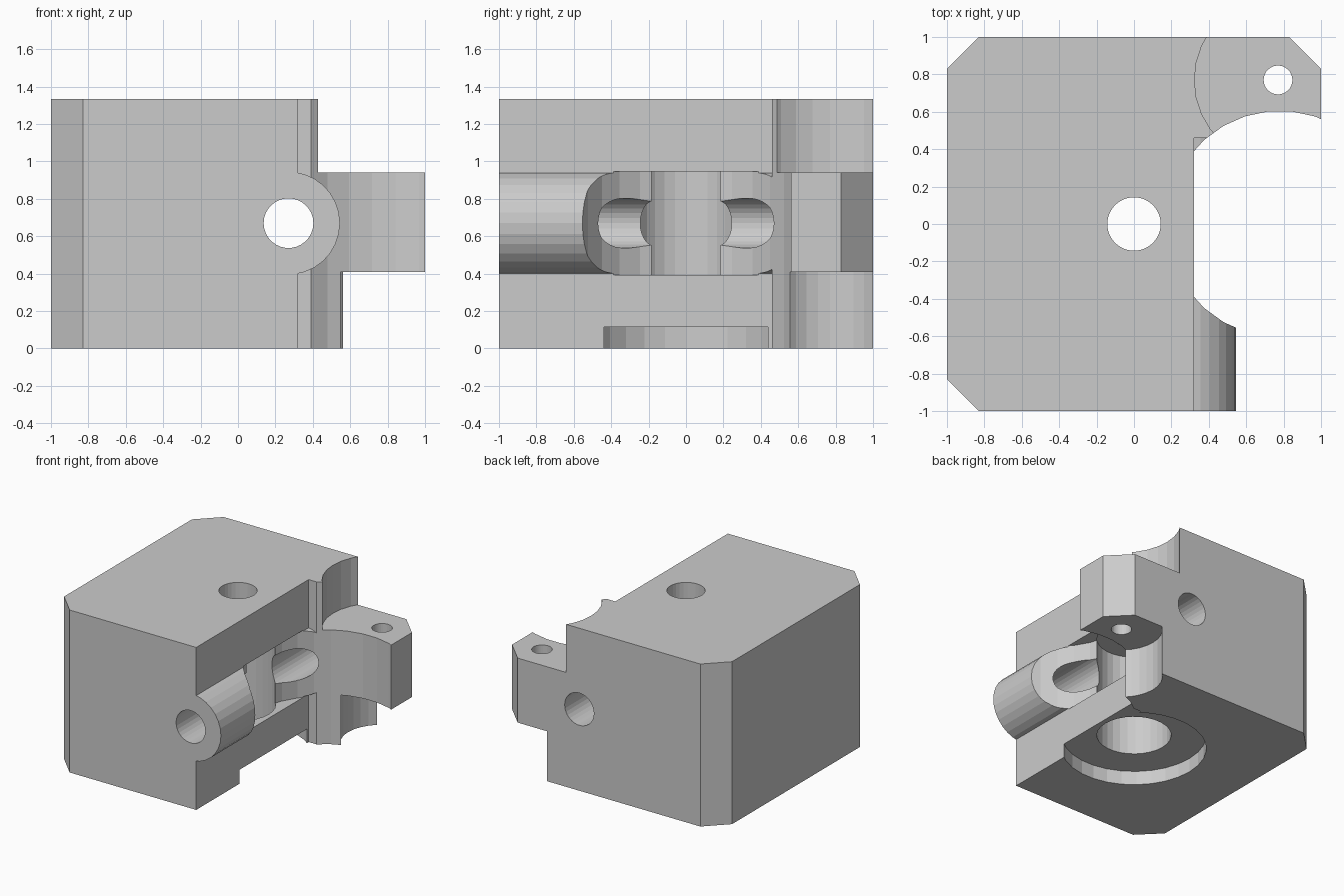
import bpy, bmesh, math
from mathutils import Matrix, Vector

if "Cube" in bpy.data.objects:
    bpy.data.objects.remove(bpy.data.objects["Cube"])

SIDES = 30
HEIGHT = 1.335

grey = bpy.data.materials.new("light grey plastic")
grey.diffuse_color = (0.6, 0.6, 0.6, 1)
grey.use_nodes = True
grey.node_tree.nodes["Principled BSDF"].inputs["Base Color"].default_value = grey.diffuse_color


def prism(name, points, z0, z1):
    """Extrude a counter-clockwise outline from z0 to z1."""
    bm = bmesh.new()
    base = bm.faces.new([bm.verts.new((x, y, z0)) for x, y in points])
    ext = bmesh.ops.extrude_face_region(bm, geom=[base])
    top = [v for v in ext["geom"] if isinstance(v, bmesh.types.BMVert)]
    bmesh.ops.translate(bm, verts=top, vec=Vector((0, 0, z1 - z0)))
    bmesh.ops.recalc_face_normals(bm, faces=bm.faces[:])
    mesh = bpy.data.meshes.new(name)
    bm.to_mesh(mesh)
    bm.free()
    mesh.materials.append(grey)
    obj = bpy.data.objects.new(name, mesh)
    bpy.context.collection.objects.link(obj)
    return obj


def rod(name, cx, cy, r, z0, z1):
    """Upright faceted cylinder."""
    step = 2 * math.pi / SIDES
    return prism(name, [(cx + r * math.cos(i * step), cy + r * math.sin(i * step))
                        for i in range(SIDES)], z0, z1)


def rod_y(name, cx, cz, r, y0, y1):
    """Faceted cylinder lying along y."""
    obj = rod(name, cx, cz, r, -y1, -y0)
    obj.data.transform(Matrix.Rotation(math.pi / 2, 4, 'X'))
    return obj


def combine(target, other, operation):
    mod = target.modifiers.new(operation, 'BOOLEAN')
    mod.operation = operation
    mod.solver = 'EXACT'
    mod.object = other
    bpy.context.view_layer.objects.active = target
    bpy.ops.object.modifier_apply(modifier=mod.name)
    bpy.data.objects.remove(other, do_unlink=True)


# Rear column, hollowed by the bearing and the screw clearances
column = prism("rear_column", [(0.1, 0.46), (0.58, 0.46), (0.58, 1), (0.1, 1)], 0, HEIGHT)
for cutter in (rod("bearing_clearance", 0.78, 0, 0.605, -0.1, 1.5),
               rod("upper_screw_clearance", 0.77, 0.77, 0.447, 0.94, 1.5),
               rod("lower_screw_clearance", 0.77, 0.77, 0.31, -0.1, 0.41)):
    combine(column, cutter, 'DIFFERENCE')

# Main block with two chamfered left corners
body = prism("extruder_body", [(-1, -0.83), (-0.83, -1), (0.32, -1), (0.32, 1),
                               (-0.83, 1), (-1, 0.83)], 0, HEIGHT)

# Hinge ear and filament guide tube
ear = prism("hinge_ear", [(0.3, 0.46), (1, 0.46), (1, 0.83), (0.83, 1), (0.3, 1)], 0.41, 0.94)
tube = rod_y("guide_tube", 0.27, 0.67, 0.275, -1, 0.7)
for part in (column, ear, tube):
    combine(body, part, 'UNION')

# Bearing pocket, motor recess, gear bore, shaft hole, filament path, hinge screw
for cutter in (rod("bearing_pocket", 0.78, 0, 0.605, 0.394, 0.946),
               rod("motor_recess", 0, 0, 0.545, -0.1, 0.115),
               rod("gear_bore", 0, 0, 0.28, -0.1, 0.955),
               rod("shaft_hole", 0, 0, 0.143, -0.1, 1.5),
               rod_y("filament_path", 0.27, 0.67, 0.133, -1.1, 1.1),
               rod("hinge_screw_hole", 0.77, 0.77, 0.077, 0.2, 1.1)):
    combine(body, cutter, 'DIFFERENCE')
